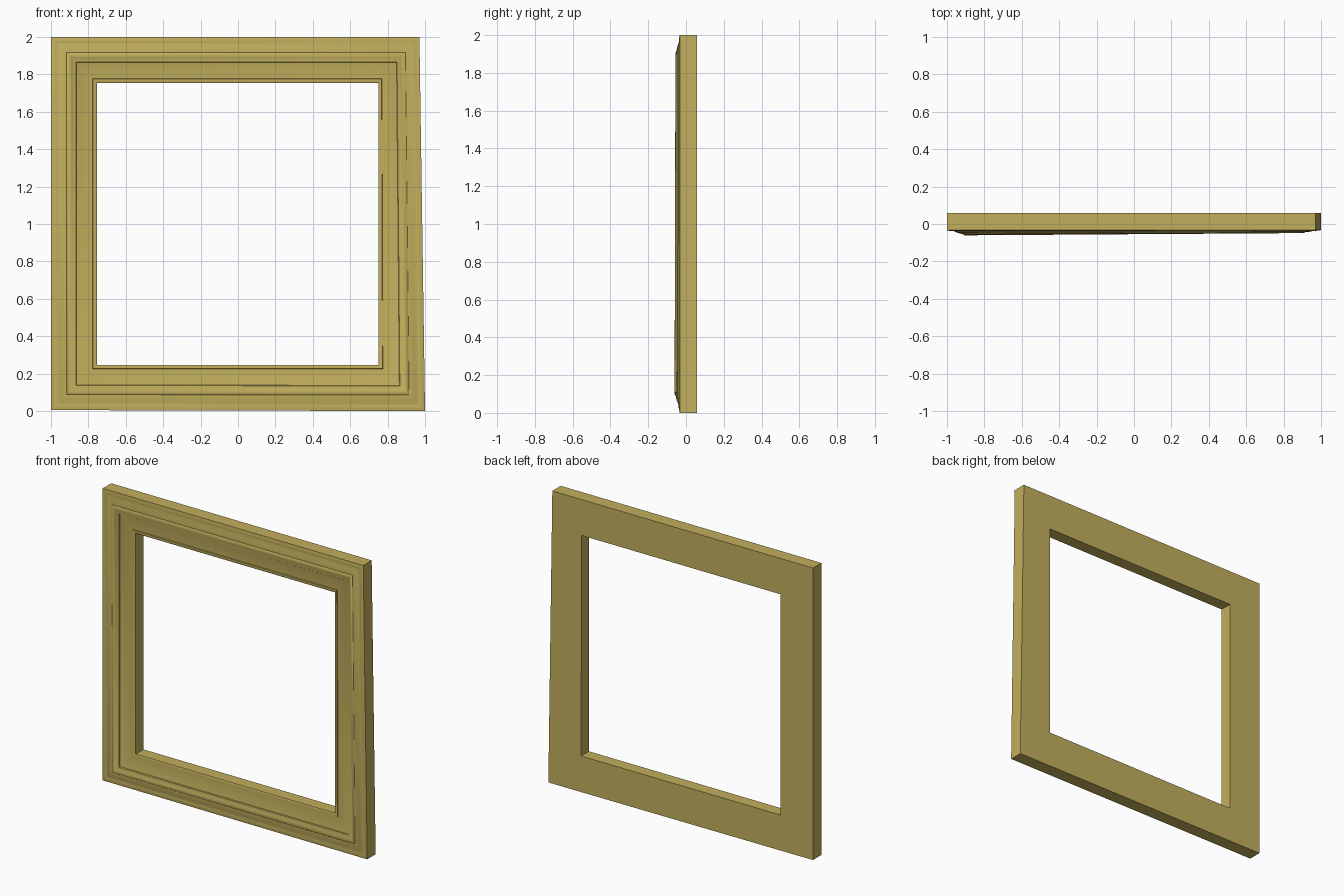
import bpy, bmesh
from mathutils import Vector

if "Cube" in bpy.data.objects:
    bpy.data.objects.remove(bpy.data.objects["Cube"])

# Corner order: bottom left, bottom right, top right, top left (x, z)
OUTER = [Vector(p) for p in ((-1, 0.005), (1, 0), (0.97, 2), (-1, 2))]
INNER = [Vector(p) for p in ((-0.755, 0.247), (0.752, 0.247), (0.75, 1.755), (-0.755, 1.755))]
# Moulding relief is slightly uneven from corner to corner
RELIEF = [1.15, 0.65, 0.6, 0.95]
BASE = -0.033
WIDTH = 0.245

# Moulding cross-section: (distance in from the outer edge, y)
PROFILE = [
    (0, 0.058), (0, -0.033),                                   # back and outer side
    (0.012, -0.036), (0.022, -0.038), (0.027, -0.036),         # outer bead
    (0.034, -0.037), (0.05, -0.043), (0.066, -0.048), (0.078, -0.050),
    (0.084, -0.049), (0.088, -0.054), (0.096, -0.057),         # main ridge
    (0.106, -0.056), (0.112, -0.052), (0.124, -0.050), (0.133, -0.047),
    (0.136, -0.040), (0.155, -0.034), (0.18, -0.029),          # inner cove
    (0.205, -0.026), (0.223, -0.025),
    (0.225, -0.031), (0.235, -0.031), (0.245, -0.026),         # sight-edge lip
    (0.245, 0.058),
]


def frame_ring(bm, dist, y):
    ring = []
    for o, i, k in zip(OUTER, INNER, RELIEF):
        p = o.lerp(i, dist / WIDTH)
        depth = y if y > BASE else BASE + (y - BASE) * k
        ring.append(bm.verts.new((p.x, depth, p.y)))
    return ring


# Sweep the profile around the four mitred corners
bm = bmesh.new()
rings = [frame_ring(bm, d, y) for d, y in PROFILE]
for a, b in zip(rings, rings[1:] + rings[:1]):
    for i in range(4):
        j = (i + 1) % 4
        bm.faces.new((a[i], a[j], b[j], b[i]))
bmesh.ops.recalc_face_normals(bm, faces=bm.faces)
mesh = bpy.data.meshes.new("picture_frame")
bm.to_mesh(mesh)
bm.free()
frame = bpy.data.objects.new("picture_frame", mesh)
bpy.context.collection.objects.link(frame)

# Gilded finish
gold = bpy.data.materials.new("aged_gold")
gold.diffuse_color = (0.54, 0.43, 0.11, 1)
gold.use_nodes = True
gold.node_tree.nodes["Principled BSDF"].inputs["Base Color"].default_value = gold.diffuse_color
mesh.materials.append(gold)

bpy.context.view_layer.objects.active = frame
frame.select_set(True)
bpy.ops.object.shade_smooth_by_angle(angle=0.6)
